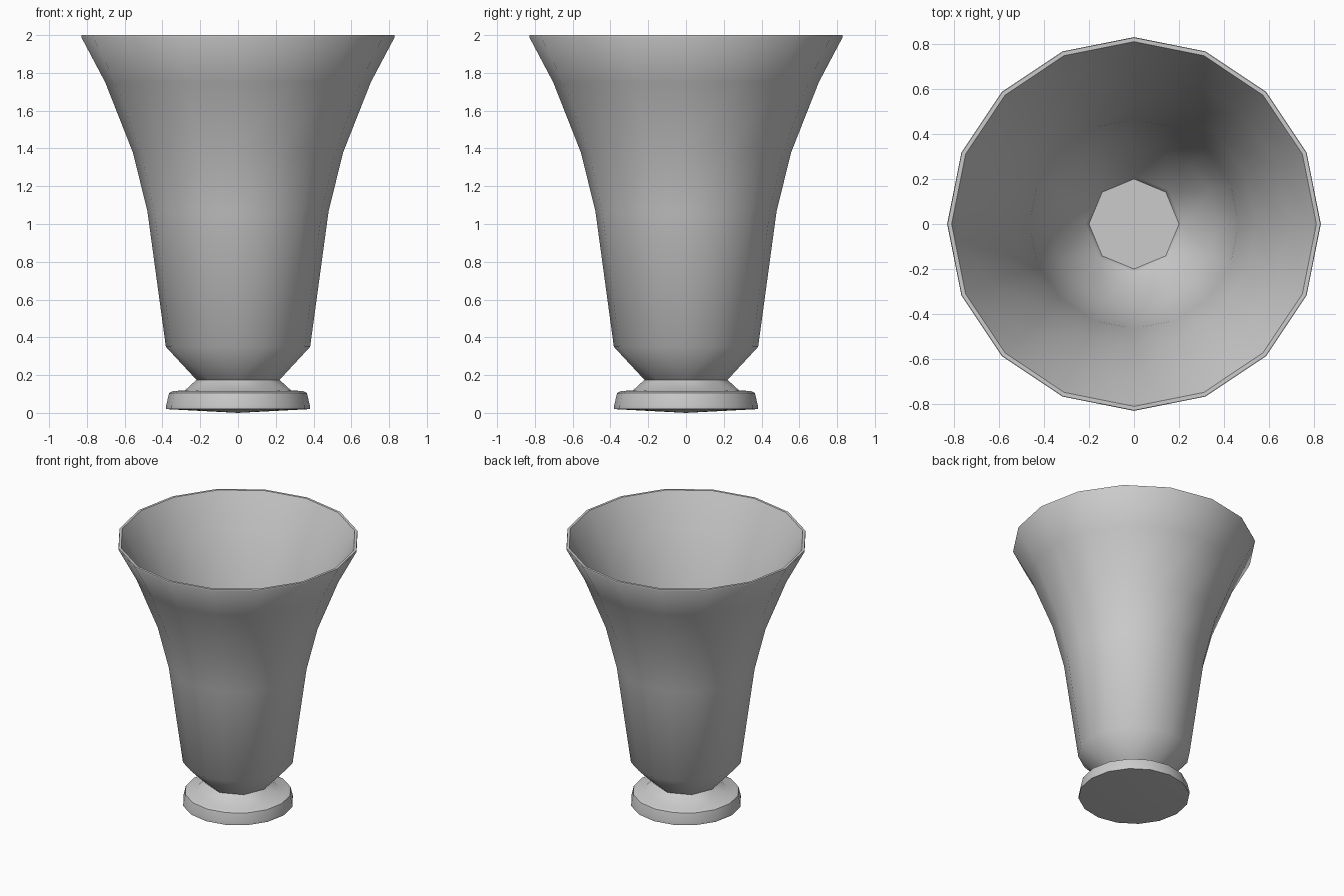
import bpy, bmesh
from math import cos, sin, tau, radians

if "Cube" in bpy.data.objects:
    bpy.data.objects.remove(bpy.data.objects["Cube"])

# Continuous profile: (radius, height, sides), underside -> outside -> rim -> inside floor
PROFILE = [
    (0.38, 0.02, 16), (0.38, 0.04, 16), (0.365, 0.105, 16), (0.345, 0.115, 16),  # foot
    (0.28, 0.12, 16), (0.22, 0.175, 8),                                      # neck
    (0.382, 0.35, 16), (0.48, 1.07, 16), (0.557, 1.38, 16),                   # outer wall
    (0.703, 1.75, 16), (0.83, 1.99, 16), (0.828, 2.0, 16), (0.81, 2.0, 16),   # rim
    (0.688, 1.76, 16), (0.542, 1.385, 16), (0.465, 1.07, 16),                 # inner wall
    (0.367, 0.355, 16), (0.215, 0.195, 8), (0.2, 0.165, 8),                   # inner base
]


def ring(bm, r, z, n):
    return [bm.verts.new((r * cos(tau * i / n), r * sin(tau * i / n), z)) for i in range(n)]


def bridge(bm, a, b):
    """Join two rings of equal count, or 16 sides to 8 with fans."""
    if len(a) == len(b):
        n = len(a)
        for i in range(n):
            j = (i + 1) % n
            bm.faces.new((a[i], a[j], b[j], b[i]))
        return
    big, small = (a, b) if len(a) > len(b) else (b, a)
    n = len(small)
    for i in range(n):
        p, q, r = big[2 * i], big[2 * i + 1], big[(2 * i + 2) % (2 * n)]
        s, t = small[i], small[(i + 1) % n]
        for tri in ((p, q, s), (q, t, s), (q, r, t)):
            bm.faces.new(tri)


bm = bmesh.new()
rings = [ring(bm, *p) for p in PROFILE]
for a, b in zip(rings, rings[1:]):
    bridge(bm, a, b)

# Slightly domed underside and flat inner floor
tip = bm.verts.new((0, 0, 0))
for i in range(16):
    bm.faces.new((rings[0][(i + 1) % 16], rings[0][i], tip))
bm.faces.new(rings[-1])

bmesh.ops.recalc_face_normals(bm, faces=bm.faces)
mesh = bpy.data.meshes.new("footed_vase")
bm.to_mesh(mesh)
bm.free()
vase = bpy.data.objects.new("footed_vase", mesh)
bpy.context.collection.objects.link(vase)
bpy.context.view_layer.objects.active = vase
vase.select_set(True)
bpy.ops.object.shade_smooth_by_angle(angle=radians(50))
